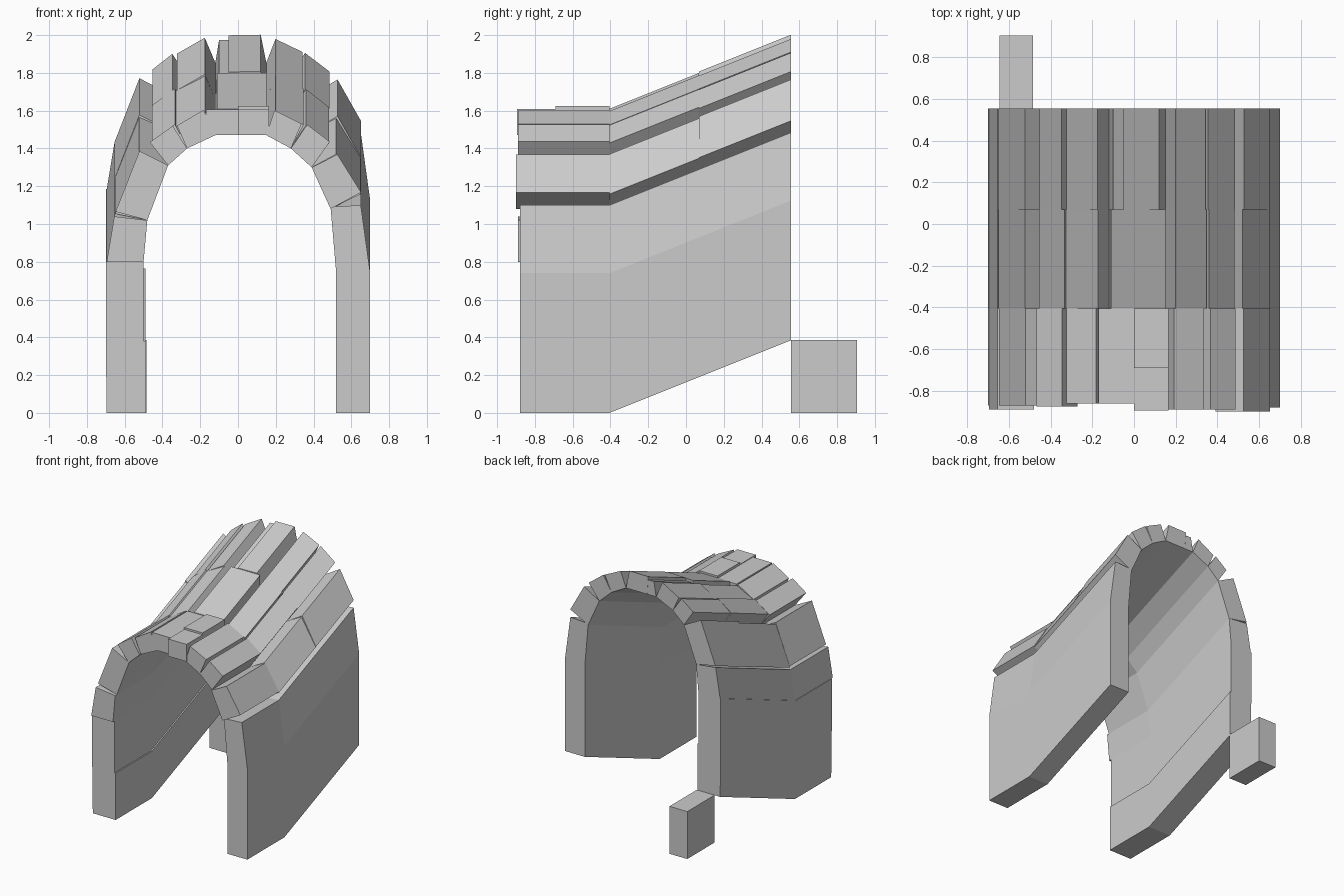
import bpy
import bmesh
import random

random.seed(4)
if "Cube" in bpy.data.objects:
    bpy.data.objects.remove(bpy.data.objects["Cube"], do_unlink=True)

STONE_GREY = (0.6, 0.6, 0.6, 1)
material = bpy.data.materials.new("stone grey")
material.use_nodes = True
material.diffuse_color = STONE_GREY
shader = material.node_tree.nodes["Principled BSDF"]
shader.inputs["Base Color"].default_value = STONE_GREY
shader.inputs["Roughness"].default_value = 0.9

# The passage is level in front of BEND and climbs steadily behind it
BEND, JOINT, REAR = -0.405, 0.07, 0.555
CLIMB = 0.4


def rise(y):
    return max(0, y - BEND) * CLIMB


def stone(name, outline, front, rear, lift=0.0):
    """Extrude an x-z outline along the passage, following its climb."""
    bm = bmesh.new()
    rings = []
    for y in (front, rear):
        rings.append([bm.verts.new((x, y, z + lift + rise(y))) for x, z in outline])
    bm.faces.new(rings[0])
    bm.faces.new(rings[1][::-1])
    count = len(outline)
    for i in range(count):
        j = (i + 1) % count
        bm.faces.new((rings[0][j], rings[0][i], rings[1][i], rings[1][j]))
    bmesh.ops.recalc_face_normals(bm, faces=bm.faces)
    mesh = bpy.data.meshes.new(name)
    bm.to_mesh(mesh)
    bm.free()
    mesh.materials.append(material)
    obj = bpy.data.objects.new(name, mesh)
    bpy.context.scene.collection.objects.link(obj)
    return obj


def block(name, left, right, bottom, top, front, rear):
    outline = [(left, bottom), (right, bottom), (right, top), (left, top)]
    return stone(name, outline, front, rear)


# Cross-section of each course: inner start, inner end, outer end, outer start
courses = {
    "right_wall_base": ([(0.52, 0), (0.52, 0.74), (0.70, 0.74), (0.70, 0)], -0.88),
    "right_wall_top": ([(0.52, 0.74), (0.49, 1.09), (0.65, 1.10), (0.70, 0.74)], -0.88),
    "right_springer": ([(0.49, 1.08), (0.39, 1.30), (0.52, 1.375), (0.65, 1.165)], -0.90),
    "right_haunch": ([(0.39, 1.30), (0.28, 1.40), (0.36, 1.525), (0.48, 1.43)], -0.89),
    "right_shoulder": ([(0.28, 1.40), (0.15, 1.47), (0.20, 1.60), (0.34, 1.53)], -0.89),
    "left_shoulder": ([(-0.27, 1.40), (-0.12, 1.47), (-0.18, 1.60), (-0.32, 1.52)], -0.86),
    "left_haunch": ([(-0.37, 1.31), (-0.27, 1.40), (-0.34, 1.52), (-0.46, 1.43)], -0.875),
    "left_springer": ([(-0.48, 1.02), (-0.37, 1.31), (-0.52, 1.38), (-0.65, 1.06)], -0.87),
    "left_wall_top": ([(-0.50, 0.80), (-0.48, 1.02), (-0.655, 1.04), (-0.695, 0.80)], -0.89),
    "left_wall_middle": ([(-0.50, 0.38), (-0.50, 0.80), (-0.70, 0.80), (-0.70, 0.38)], -0.87),
    "left_wall_base": ([(-0.49, 0), (-0.49, 0.38), (-0.70, 0.38), (-0.695, 0)], -0.87),
}

SECTIONS = ("level", "lower_slope", "upper_slope")
for course, (outline, front) in courses.items():
    ends = (front, BEND, JOINT, REAR)
    for i, section in enumerate(SECTIONS):
        # Arch stones are cut a little unevenly on their outer edge
        rough = 0 if "wall" in course else 0.008
        inner, outer = outline[:2], outline[2:]
        uneven = [(x + random.uniform(-rough, rough), z + random.uniform(-rough, rough))
                  for x, z in outer]
        shape = inner + uneven
        # One long arch stone is split in two
        cuts = [ends[i], ends[i + 1]]
        if course == "right_springer" and section == "lower_slope":
            cuts.insert(1, -0.1)
        for part, (a, b) in enumerate(zip(cuts, cuts[1:])):
            stone(f"{course}_{section}_{part + 1}", shape, a, b)

# Crown stones: a pair on the level, then one long stone per slope section
block("crown_left_level", -0.17, 0, 1.47, 1.605, -0.86, BEND)
block("crown_right_level", 0, 0.165, 1.47, 1.61, -0.895, BEND)
block("crown_cap_level", 0, 0.165, 1.61, 1.625, -0.69, BEND)
crown = [(-0.12, 1.47), (0.15, 1.47), (0.15, 1.61), (-0.11, 1.61)]
stone("crown_lower_slope", crown, BEND, JOINT)
stone("crown_side_upper_slope", [(-0.12, 1.47), (-0.04, 1.47), (-0.05, 1.59), (-0.10, 1.59)],
      JOINT, REAR)
stone("crown_upper_slope", [(-0.04, 1.47), (0.15, 1.47), (0.12, 1.618), (-0.05, 1.615)],
      JOINT, REAR)

# Loose block on the ground behind the left wall
loose = block("loose_block", -0.645, -0.485, 0, 0.385, 0, 0.35)
for vertex in loose.data.vertices:
    vertex.co.z -= rise(vertex.co.y) if vertex.co.y > BEND else 0
    vertex.co.y += REAR
